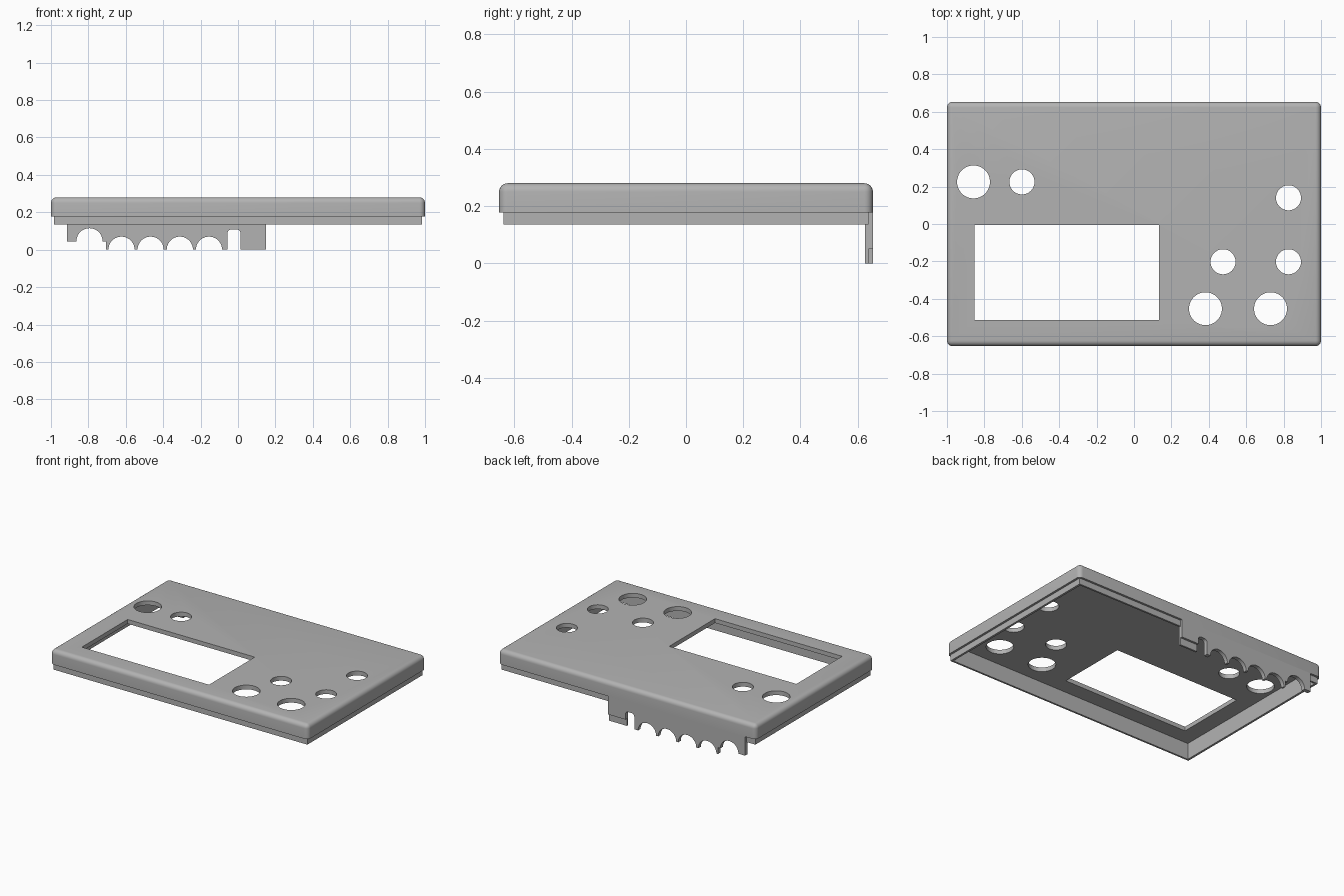
import bpy, bmesh, math
from mathutils import Matrix

cube = bpy.data.objects.get("Cube")
if cube:
    bpy.data.objects.remove(cube, do_unlink=True)

GREY = (0.45, 0.45, 0.45, 1)
grey = bpy.data.materials.new("plain grey")
grey.use_nodes = True
grey.diffuse_color = GREY
grey.node_tree.nodes["Principled BSDF"].inputs["Base Color"].default_value = GREY


def add_object(name, bm):
    bmesh.ops.recalc_face_normals(bm, faces=bm.faces)
    mesh = bpy.data.meshes.new(name)
    bm.to_mesh(mesh)
    bm.free()
    mesh.materials.append(grey)
    ob = bpy.data.objects.new(name, mesh)
    bpy.context.collection.objects.link(ob)
    return ob


def add_box(bm, x0, x1, y0, y1, z0, z1):
    place = (Matrix.Translation(((x0 + x1) / 2, (y0 + y1) / 2, (z0 + z1) / 2))
             @ Matrix.Diagonal((x1 - x0, y1 - y0, z1 - z0, 1)))
    bmesh.ops.create_cube(bm, size=1, matrix=place)


def box(name, hx, hy, z0, z1):
    bm = bmesh.new()
    add_box(bm, -hx, hx, -hy, hy, z0, z1)
    return add_object(name, bm)


def select_only(ob):
    bpy.ops.object.select_all(action='DESELECT')
    ob.select_set(True)
    bpy.context.view_layer.objects.active = ob


def combine(target, tool, operation):
    mod = target.modifiers.new(operation.lower(), 'BOOLEAN')
    mod.object, mod.operation, mod.solver = tool, operation, 'EXACT'
    select_only(target)
    bpy.ops.object.modifier_apply(modifier=mod.name)
    bpy.data.objects.remove(tool, do_unlink=True)


# Heights and half sizes of the cover
TOP, UNDERSIDE, RIM, LIP = 0.28, 0.25, 0.178, 0.135
HALF_Y, LIP_Y, INNER_Y = 0.653, 0.638, 0.625

# Cover: box rounded everywhere except its lower rim
bm = bmesh.new()
add_box(bm, -1, 1, -HALF_Y, HALF_Y, RIM, TOP)
edges = [e for e in bm.edges if max(v.co.z for v in e.verts) > RIM + 0.01]
bmesh.ops.bevel(bm, geom=edges, offset=0.03, segments=6, profile=0.5, affect='EDGES')
cover = add_object("cover", bm)

# Stepped lip below the rim, then the hollow inside
combine(cover, box("lip", 0.985, LIP_Y, LIP, UNDERSIDE), 'UNION')
combine(cover, box("hollow", 0.97, INNER_Y, 0, UNDERSIDE), 'DIFFERENCE')

# Screen window and round holes
BIG, SMALL = 0.088, 0.067
holes = [(-0.858, 0.225, BIG), (-0.599, 0.225, SMALL), (0.826, 0.14, SMALL),
         (0.826, -0.202, SMALL), (0.476, -0.202, SMALL),
         (0.382, -0.453, BIG), (0.73, -0.453, BIG)]
bm = bmesh.new()
add_box(bm, -0.853, 0.134, -0.513, -0.005, 0.2, 0.4)
for x, y, r in holes:
    bmesh.ops.create_cone(bm, cap_ends=True, segments=48, radius1=r, radius2=r,
                          depth=0.2, matrix=Matrix.Translation((x, y, 0.3)))
combine(cover, add_object("openings", bm), 'DIFFERENCE')


def arc(x, z, r, start, end, steps):
    """Points on an arc, angles in degrees."""
    angles = [math.radians(start + (end - start) * i / steps) for i in range(steps + 1)]
    return [(x + r * math.cos(a), z + r * math.sin(a)) for a in angles]


def connector_flap(name, y0, y1, top, end_z):
    """Scalloped plate; end_z is the lower edge of its plain end."""
    step = 0.045
    pts = [(-0.915, top), (-0.915, step)]
    pts += arc(-0.794, step, 0.07, 180, 0, 20)
    pts += [(-0.705, step), (-0.705, 0)]
    for i in range(4):
        pts += arc(-0.623 + i * 0.156, 0, 0.07, 180, 0, 20)
    # Narrow slot with rounded upper corners
    pts += [(-0.056, 0)] + arc(-0.036, 0.088, 0.02, 180, 90, 5)
    pts += arc(-0.007, 0.088, 0.02, 90, 0, 5)
    pts += [(0.013, end_z), (0.15, end_z), (0.15, top)]
    bm = bmesh.new()
    face = bm.faces.new([bm.verts.new((x, y0, z)) for x, z in pts])
    grown = bmesh.ops.extrude_face_region(bm, geom=[face])
    verts = [g for g in grown["geom"] if isinstance(g, bmesh.types.BMVert)]
    bmesh.ops.translate(bm, verts=verts, vec=(0, y1 - y0, 0))
    return add_object(name, bm)


# Rear flap in two layers, the inner one reaching lower at its plain end
inner_flap = connector_flap("inner_rear_flap", INNER_Y, LIP_Y, LIP, 0)
outer_flap = connector_flap("outer_rear_flap", LIP_Y, HALF_Y, RIM, 0.05)

for ob in (cover, inner_flap, outer_flap):
    select_only(ob)
    bpy.ops.object.shade_smooth_by_angle(angle=math.radians(30))
